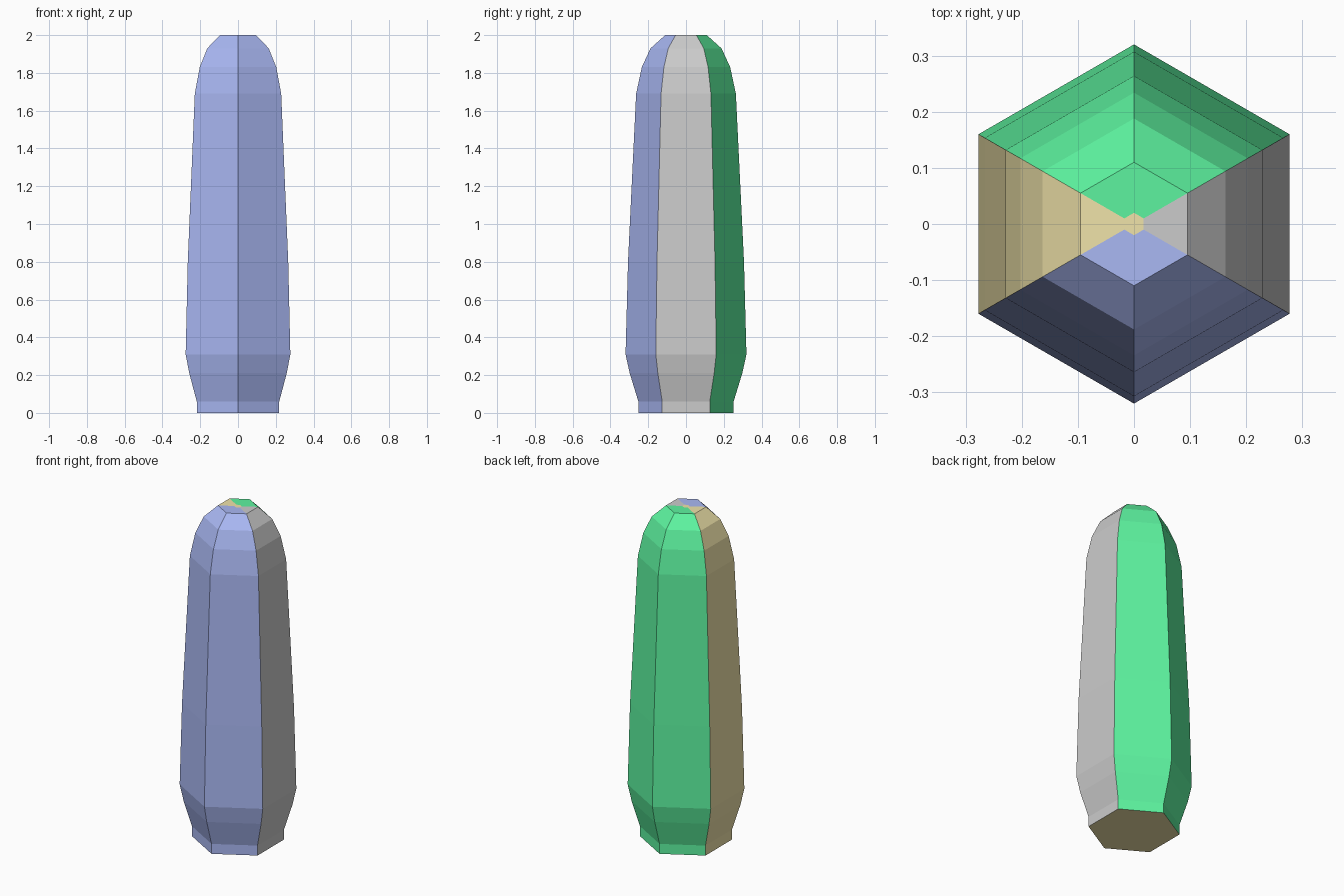
import bpy, bmesh, math

if "Cube" in bpy.data.objects:
    bpy.data.objects.remove(bpy.data.objects["Cube"])

# (height, corner radius) outline of the six-sided body
PROFILE = [(0, .252), (.06, .252), (.21, .298), (.31, .32), (.8, .307),
           (1.69, .264), (1.83, .234), (1.93, .188), (2, .11), (2, .02)]


def material(name, color):
    m = bpy.data.materials.new(name)
    m.diffuse_color = (*color, 1)
    m.use_nodes = True
    m.node_tree.nodes["Principled BSDF"].inputs["Base Color"].default_value = m.diffuse_color
    return m


mats = [material("tan", (.87, .77, .40)), material("blue", (.40, .48, .90)),
        material("grey", (.8, .8, .8)), material("green", (.11, .90, .35))]
# Side colours, starting from the corner at -y and going round counter-clockwise
SIDES = [1, 2, 3, 3, 0, 1]

bm = bmesh.new()
rings = []
for z, r in PROFILE:
    rings.append([bm.verts.new((r * math.sin(i * math.pi / 3),
                                -r * math.cos(i * math.pi / 3), z)) for i in range(6)])

# Side panels and top panels
for low, high in zip(rings, rings[1:]):
    for i in range(6):
        j = (i + 1) % 6
        bm.faces.new((low[i], low[j], high[j], high[i])).material_index = SIDES[i]

# Bottom and the small tip
bm.faces.new(rings[0][::-1])
bm.faces.new(rings[-1])

mesh = bpy.data.meshes.new("hexagonal_body")
bm.to_mesh(mesh)
bm.free()
for m in mats:
    mesh.materials.append(m)
body = bpy.data.objects.new("hexagonal_body", mesh)
bpy.context.collection.objects.link(body)
